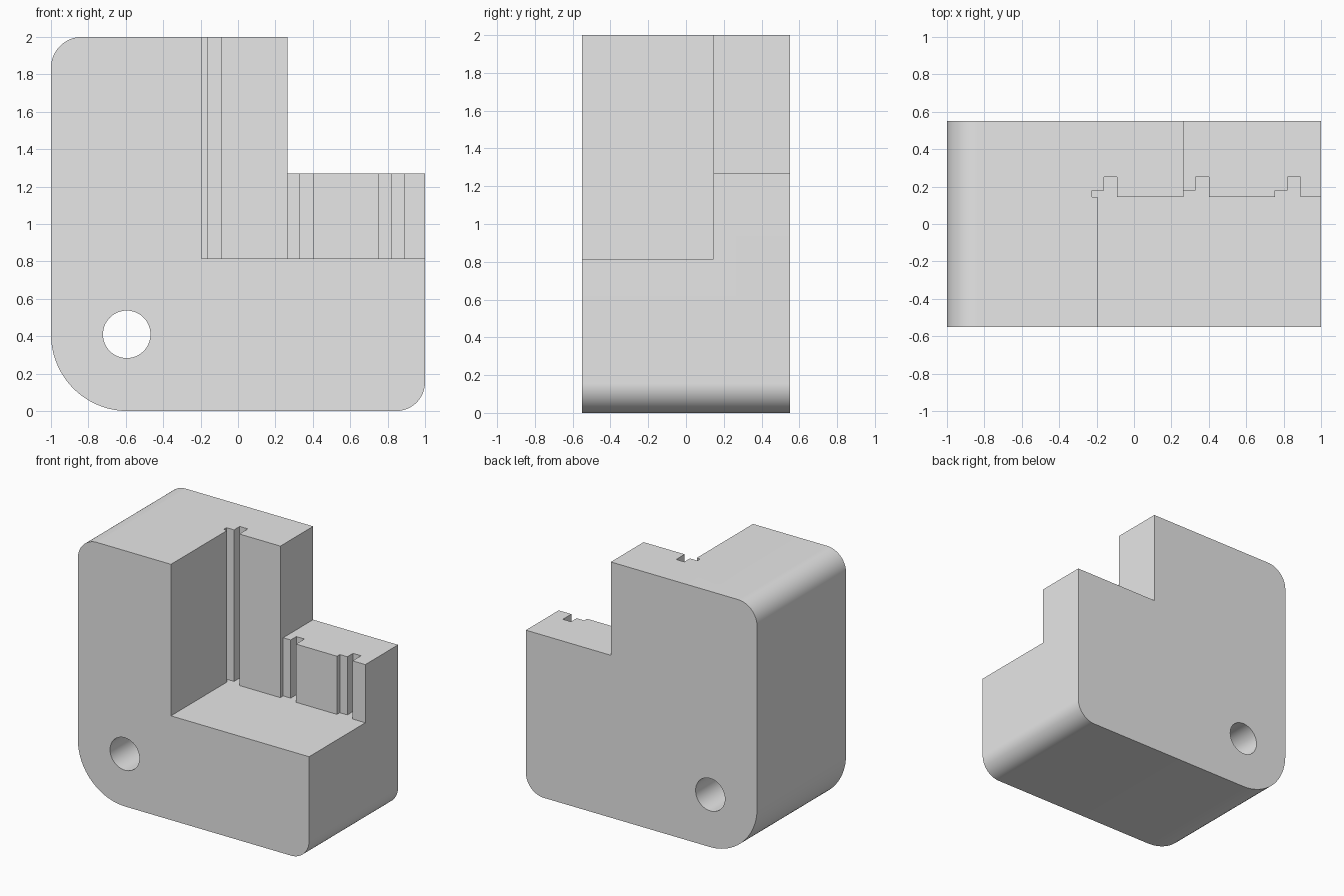
import bpy, bmesh
from math import sin, cos, pi, radians
from mathutils import Vector

cube = bpy.data.objects.get("Cube")
if cube:
    bpy.data.objects.remove(cube, do_unlink=True)

grey = bpy.data.materials.new("light grey")
grey.use_nodes = True
colour = (0.8, 0.8, 0.8, 1)
grey.diffuse_color = colour
grey.node_tree.nodes["Principled BSDF"].inputs["Base Color"].default_value = colour


def arc(cx, cz, r, start, end, steps=24):
    angles = [radians(start + (end - start) * i / steps) for i in range(steps + 1)]
    return [(cx + r * cos(a), cz + r * sin(a)) for a in angles]


def prism(name, outline, axis, low, high):
    """Extrude an outline along y (outline in x, z) or z (outline in x, y)."""
    bm = bmesh.new()
    place = (lambda a, b: (a, low, b)) if axis == "y" else (lambda a, b: (a, b, low))
    face = bm.faces.new([bm.verts.new(place(a, b)) for a, b in outline])
    shift = Vector((0, high - low, 0) if axis == "y" else (0, 0, high - low))
    new = bmesh.ops.extrude_face_region(bm, geom=[face])["geom"]
    bmesh.ops.translate(bm, verts=[v for v in new if isinstance(v, bmesh.types.BMVert)], vec=shift)
    bmesh.ops.recalc_face_normals(bm, faces=bm.faces)
    mesh = bpy.data.meshes.new(name)
    bm.to_mesh(mesh)
    bm.free()
    mesh.materials.append(grey)
    obj = bpy.data.objects.new(name, mesh)
    bpy.context.collection.objects.link(obj)
    return obj


# Stepped block with three rounded corners
outline = (arc(-0.59, 0.41, 0.41, 180, 270) + arc(0.845, 0.155, 0.155, 270, 360)
           + [(1, 1.27), (0.265, 1.27), (0.265, 2)]
           + arc(-0.835, 1.835, 0.165, 90, 180))
block = prism("stepped_block", outline, "y", -0.55, 0.55)

# Front pocket whose back wall carries three stepped slots
wall, ledge, deep = 0.145, 0.18, 0.25
pocket = [(-0.195, -0.7), (-0.195, wall)]
for x in (-0.225, 0.265, 0.755):
    pocket += [(x, wall), (x, ledge), (x + 0.065, ledge), (x + 0.065, deep),
               (x + 0.135, deep), (x + 0.135, wall)]
pocket += [(1.2, wall), (1.2, -0.7)]

# Cut the pocket and the round through hole
cutters = [prism("pocket_cutter", pocket, "z", 0.815, 2.2),
           prism("hole_cutter", arc(-0.595, 0.41, 0.127, 0, 360, 64)[:-1], "y", -0.7, 0.7)]
bpy.ops.object.select_all(action="DESELECT")
bpy.context.view_layer.objects.active = block
block.select_set(True)
for cutter in cutters:
    cutter.hide_render = True
    cut = block.modifiers.new(cutter.name, "BOOLEAN")
    cut.operation = "DIFFERENCE"
    cut.solver = "EXACT"
    cut.object = cutter
    bpy.ops.object.modifier_apply(modifier=cut.name)
    bpy.data.objects.remove(cutter, do_unlink=True)

bpy.ops.object.shade_smooth_by_angle(angle=radians(30))
